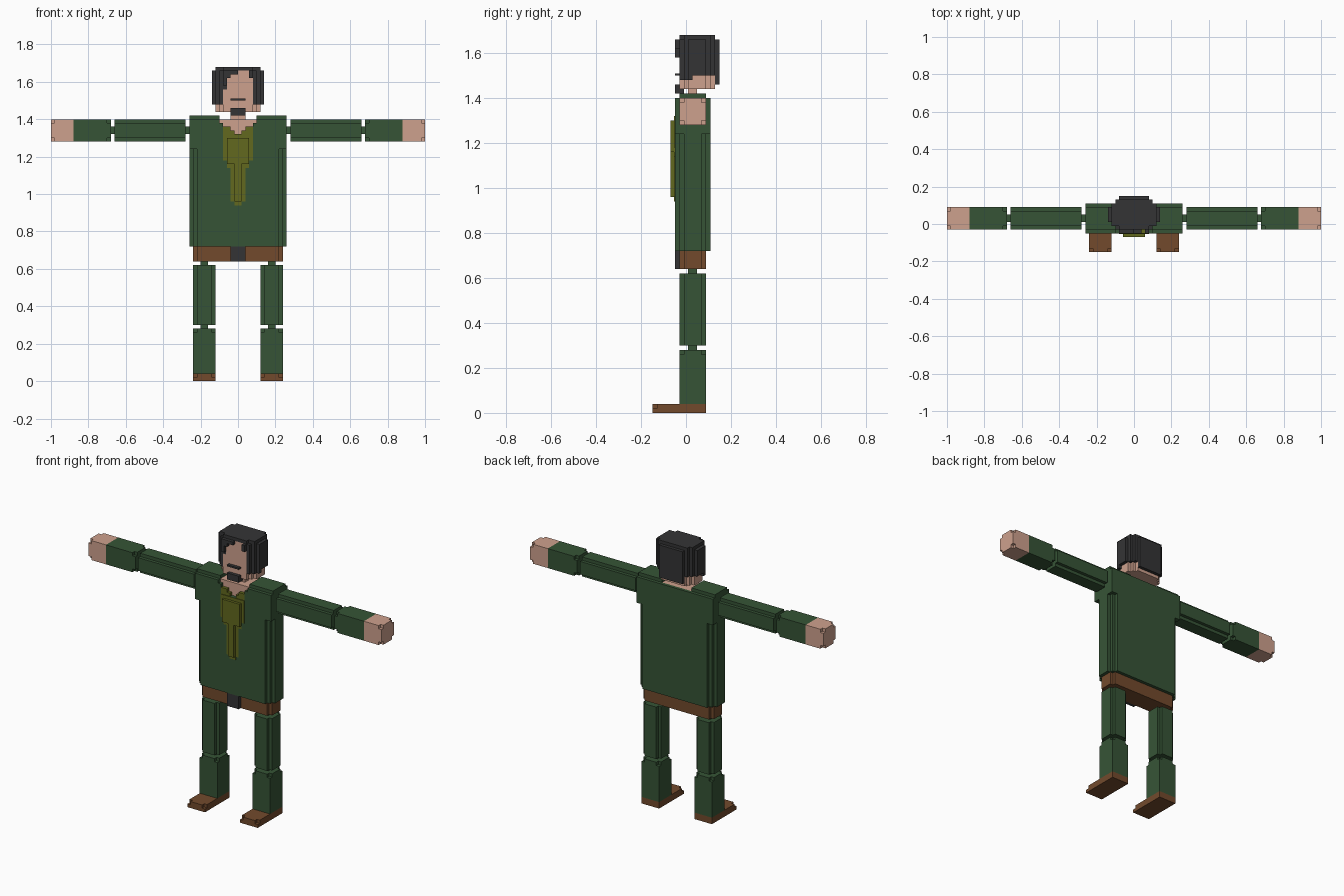
import bpy, bmesh
from mathutils import Vector

if "Cube" in bpy.data.objects:
    bpy.data.objects.remove(bpy.data.objects["Cube"])

S = 0.02  # block size


def material(name, rgb):
    m = bpy.data.materials.new(name)
    lin = [((c / 255 + 0.055) / 1.055) ** 2.4 for c in rgb]
    m.diffuse_color = (*lin, 1)
    m.use_nodes = True
    m.node_tree.nodes["Principled BSDF"].inputs["Base Color"].default_value = m.diffuse_color
    return m


GREEN = material("cloth green", (54, 84, 54))
SKIN = material("skin", (206, 161, 141))
BROWN = material("leather brown", (114, 74, 44))
OLIVE = material("olive", (98, 104, 30))
DARK = material("dark hair", (52, 52, 53))


def outline(u0, u1, v0, v1, n):
    """Rectangle whose corners step inward n blocks."""
    corner = []
    for i in range(n):
        corner += [(i * S, (n - i) * S), ((i + 1) * S, (n - i) * S)]
    corner.append((n * S, 0))
    low = [(u0 + a, v0 + b) for a, b in corner]
    right = [(u1 - a, v0 + b) for a, b in reversed(corner)]
    high = [(u1 - a, v1 - b) for a, b in corner]
    left = [(u0 + a, v1 - b) for a, b in reversed(corner)]
    return low + right + high + left


def build(name, mat, blocks):
    """Each block: x0, x1, y0, y1, z0, z1 [, corner steps, long axis]."""
    bm = bmesh.new()
    for b in blocks:
        x, y, z = b[0:2], b[2:4], b[4:6]
        n, axis = (b[6], b[7]) if len(b) > 6 else (0, "z")
        if axis == "x":
            pts, (a, c) = outline(*y, *z, n), x
            place = lambda p, t: Vector((t, p[0], p[1]))
        else:
            pts, (a, c) = outline(*x, *y, n), z
            place = lambda p, t: Vector((p[0], p[1], t))
        lo = [bm.verts.new(place(p, a)) for p in pts]
        hi = [bm.verts.new(place(p, c)) for p in pts]
        bm.faces.new(lo)
        bm.faces.new(hi)
        for i in range(len(pts)):
            j = (i + 1) % len(pts)
            bm.faces.new((lo[i], lo[j], hi[j], hi[i]))
    bmesh.ops.recalc_face_normals(bm, faces=bm.faces)
    me = bpy.data.meshes.new(name)
    bm.to_mesh(me)
    bm.free()
    me.materials.append(mat)
    ob = bpy.data.objects.new(name, me)
    bpy.context.collection.objects.link(ob)
    return ob


def side(s, b):
    """Mirror a block to the chosen side."""
    x = sorted((s * b[0], s * b[1]))
    return (*x, *b[2:])


Y0, Y1 = -0.03, 0.09  # limb depth

for s, tag in ((-1, "right"), (1, "left")):
    def part(name, mat, *blocks):
        build(f"{tag}_{name}", mat, [side(s, b) for b in blocks])

    # arm
    part("upper_arm", GREEN, (0.28, 0.66, Y0, Y1, 1.28, 1.40, 1, "x"))
    part("arm_joints", GREEN, (0.25, 0.29, 0.01, 0.05, 1.32, 1.36),
         (0.65, 0.69, 0.01, 0.05, 1.32, 1.36))
    part("forearm", GREEN, (0.68, 0.70, Y0, Y1, 1.28, 1.40, 1, "x"),
         (0.70, 0.88, Y0, Y1, 1.28, 1.40))
    part("hand", SKIN, (0.88, 0.98, Y0, Y1, 1.28, 1.40),
         (0.98, 1.00, Y0, Y1, 1.28, 1.40, 1, "x"))
    # leg
    part("thigh", GREEN, (0.12, 0.24, Y0, Y1, 0.30, 0.62, 1, "z"))
    part("leg_joints", GREEN, (0.16, 0.20, 0.01, 0.05, 0.61, 0.65),
         (0.16, 0.20, 0.01, 0.05, 0.27, 0.31))
    part("shin", GREEN, (0.12, 0.24, Y0, Y1, 0.04, 0.26),
         (0.12, 0.24, Y0, Y1, 0.26, 0.28, 1, "z"))
    part("shoe", BROWN, (0.12, 0.24, -0.15, Y1, 0, 0.02),
         (0.14, 0.22, -0.15, -0.13, 0.02, 0.04),
         (0.12, 0.24, -0.13, Y1, 0.02, 0.04))

# belt and buckle
build("belt", BROWN, [(-0.24, 0.24, Y0, Y1, 0.64, 0.72, 1, "z")])
build("buckle", DARK, [(-0.04, 0.04, -0.05, -0.02, 0.64, 0.72)])

# jacket: stepped lower body, square shoulders, open V at the neck
jacket = [(-0.26, 0.26, -0.05, 0.11, 0.72, 1.24, 2, "z"),
          (-0.26, 0.26, -0.05, 0.11, 1.24, 1.32),
          (-0.10, 0.10, 0.09, 0.11, 1.32, 1.40)]
collar = []
V_ROWS = [(1.32, 0.02, 0.08), (1.34, 0.04, 0.08),
          (1.36, 0.08, 0.08), (1.38, 0.10, 0.10)]
for s in (-1, 1):
    jacket += [side(s, (0.10, 0.26, Y0, 0.11, 1.32, 1.40)),
               side(s, (0.10, 0.26, Y0, Y1, 1.40, 1.42))]
    for z, inner, outer in V_ROWS:
        jacket.append(side(s, (outer, 0.26, -0.05, Y0, z, z + S)))
        if outer > inner:
            collar.append(side(s, (inner, outer, -0.05, Y0, z, z + S)))
build("jacket", GREEN, jacket)
build("collar", OLIVE, collar)
build("neck", SKIN, [(-0.10, 0.10, Y0, Y1, 1.32, 1.40),
                     (-0.04, 0.04, 0.01, 0.05, 1.40, 1.45)])

# scarf: flat inlay with a raised middle
INLAY = [(0.08, 1.18, 1.32), (0.06, 1.14, 1.18), (0.04, 0.96, 1.14), (0.02, 0.94, 0.96)]
build("scarf_inlay", OLIVE, [(-w, w, -0.054, -0.048, a, b) for w, a, b in INLAY])
build("scarf", OLIVE, [(-0.06, 0.06, -0.07, -0.05, 1.16, 1.30),
                       (-0.02, 0.02, -0.07, -0.05, 0.96, 1.16)])

# head: jaw, then face columns that meet an uneven fringe
face = [(-0.12, 0.12, -0.03, 0.13, 1.44, 1.50, 2, "z")]
hair = []
TOPS = [1.56, 1.62, 1.64, 1.64, 1.66, 1.66, 1.66, 1.62]
for i, top in enumerate(TOPS):
    x = -0.08 + i * S
    face.append((x, x + S, -0.03, -0.01, 1.49, top))
    hair.append((x, x + S, -0.03, -0.01, top, 1.68))
    if top < 1.66:
        hair.append((x, x + S, -0.05, -0.03, max(top, 1.58), 1.66))
build("face", SKIN, face)

# hair: rows from front to back (y0, y1, half width, bottom, top)
HAIR_ROWS = [(-0.01, 0.01, 0.12, 1.48, 1.68), (0.01, 0.03, 0.14, 1.48, 1.66),
             (0.03, 0.09, 0.14, 1.50, 1.66), (0.01, 0.09, 0.12, 1.60, 1.68),
             (0.09, 0.11, 0.12, 1.50, 1.68), (0.11, 0.13, 0.10, 1.50, 1.68),
             (0.13, 0.15, 0.08, 1.46, 1.66)]
hair += [(-w, w, a, b, lo, hi) for a, b, w, lo, hi in HAIR_ROWS]
hair += [side(s, (0.08, 0.10, -0.03, -0.01, 1.48, 1.66)) for s in (-1, 1)]
build("hair", DARK, hair)

# moustache and chin beard
build("moustache", DARK, [(-0.04, 0.04, -0.05, -0.03, 1.50, 1.51)])
build("chin_beard", DARK, [(-0.04, 0.04, -0.05, -0.01, 1.42, 1.46)])
